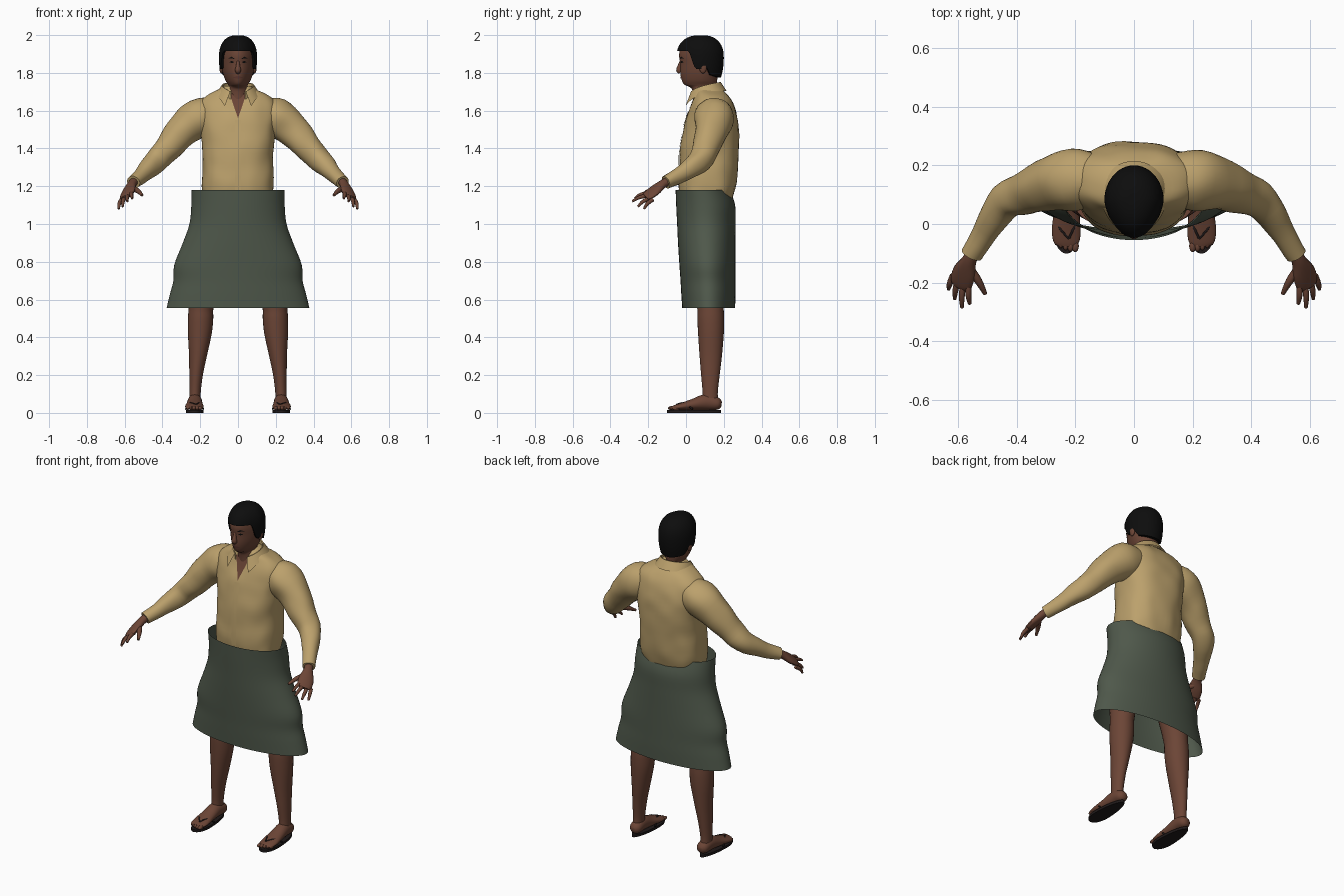
import bpy, bmesh, math
from mathutils import Vector, noise
from mathutils.bvhtree import BVHTree

if "Cube" in bpy.data.objects:
    bpy.data.objects.remove(bpy.data.objects["Cube"])


def material(name, *rgb):
    m = bpy.data.materials.new(name)
    m.use_nodes = True
    m.diffuse_color = (*rgb, 1)
    m.node_tree.nodes["Principled BSDF"].inputs["Base Color"].default_value = (*rgb, 1)
    return m


SKIN = material("brown skin", .15, .06, .037)
SHIRT = material("tan cloth", .5, .355, .15)
SKIRT = material("grey green cloth", .078, .098, .07)
HAIR = material("black hair", .004, .004, .004)
SOLE = material("dark sole", .014, .01, .01)
LIPS = material("lips", .12, .042, .032)
made = []


def finish(name, bm, mat):
    bmesh.ops.recalc_face_normals(bm, faces=bm.faces)
    mesh = bpy.data.meshes.new(name)
    bm.to_mesh(mesh)
    bm.free()
    mesh.materials.append(mat)
    ob = bpy.data.objects.new(name, mesh)
    bpy.context.collection.objects.link(ob)
    made.append(ob)
    return ob


def spline(rows, steps=4):
    """Catmull-Rom interpolation of rows of numbers."""
    out = []
    for i in range(len(rows) - 1):
        a, b, c, d = (rows[max(0, min(len(rows) - 1, i + k))] for k in (-1, 0, 1, 2))
        for s in range(steps):
            t = s / steps
            out.append([q + .5 * t * (r - p + t * (2 * p - 5 * q + 4 * r - w + t * (3 * (q - r) + w - p)))
                        for p, q, r, w in zip(a, b, c, d)])
    return out + [list(rows[-1])]


def skin_rings(name, rings, mat, caps=True, closed=True, ripple=0):
    bm = bmesh.new()
    grid = [[bm.verts.new(p) for p in ring] for ring in rings]
    n = len(grid[0])
    for a, b in zip(grid, grid[1:]):
        for i in range(n if closed else n - 1):
            j = (i + 1) % n
            bm.faces.new((a[i], a[j], b[j], b[i]))
    if caps:
        bm.faces.new(grid[0])
        bm.faces.new(grid[-1])
    for v in bm.verts:
        if ripple:
            v.co += noise.noise_vector(v.co * 11) * ripple
    return finish(name, bm, mat)


def loft(name, rows, mat, cx=0, cy=None, power=2, taper=0, n=40, **kw):
    """Horizontal rings from rows of height, half width, front y, back y, centre x."""
    rings = []
    for z, rx, yf, yb, x0 in spline([(*r, cx)[:5] for r in rows]):
        mid = (yf + yb) / 2 if cy is None else cy
        ring = []
        for i in range(n):
            c, s = math.cos(math.tau * i / n), math.sin(math.tau * i / n)
            c, s = (math.copysign(abs(k) ** (2 / power), k) for k in (c, s))
            y = mid + s * (yb - mid if s > 0 else mid - yf)
            ring.append((x0 + rx * c * (1 - taper * max(0, -s)), y, z))
        rings.append(ring)
    return skin_rings(name, rings, mat, **kw)


def sweep(name, path, mat, side=1, ref=(0, 0, 1), n=16, **kw):
    """Tube along rows of x, y, z, side radius, up radius."""
    pts = spline([(r + (r[3],))[:5] if len(r) == 4 else r for r in path])
    rings = []
    for i, p in enumerate(pts):
        t = (Vector(pts[min(i + 1, len(pts) - 1)][:3]) - Vector(pts[max(i - 1, 0)][:3])).normalized()
        a = t.cross(Vector(ref)).normalized()
        b = a.cross(t)
        ring = []
        for k in range(n):
            w = math.tau * k / n
            q = Vector(p[:3]) + a * (p[3] * math.cos(w)) + b * (p[4] * math.sin(w))
            ring.append((q.x * side, q.y, q.z))
        rings.append(ring)
    return skin_rings(name, rings, mat, **kw)


def ball(name, centre, size, mat):
    bm = bmesh.new()
    bmesh.ops.create_uvsphere(bm, u_segments=16, v_segments=10, radius=1)
    for v in bm.verts:
        v.co = Vector(c + k * s for c, k, s in zip(centre, v.co, size))
    return finish(name, bm, mat)


def plate(name, outline, target, mat, lift=.003):
    """Thin patch drawn in x, z and laid on the front of the target."""
    tree = BVHTree.FromPolygons([v.co for v in target.data.vertices],
                                [p.vertices for p in target.data.polygons])
    bm = bmesh.new()
    face = bm.faces.new([bm.verts.new((x, 0, z)) for x, z in outline])
    bmesh.ops.triangulate(bm, faces=[face])
    bmesh.ops.subdivide_edges(bm, edges=bm.edges[:], cuts=7, use_grid_fill=True)
    for v in bm.verts:
        hit = tree.ray_cast(Vector((v.co.x, -1, v.co.z)), Vector((0, 1, 0)))[0]
        if hit:
            v.co.y = hit.y - lift
    return finish(name, bm, mat)


# Shirt body and skirt
shirt = loft("shirt_body", [
    (1.13, .183, -.035, .243), (1.2, .19, -.04, .262), (1.3, .187, -.035, .274), (1.4, .188, -.03, .28),
    (1.5, .2, -.015, .28), (1.58, .21, .008, .268), (1.64, .203, .03, .25), (1.68, .165, .045, .225),
    (1.71, .1, .05, .19), (1.73, .07, .06, .165)], SHIRT, power=2.5, n=64, ripple=.006)
loft("skirt", [
    (1.18, .245, -.055, .232), (1.1, .247, -.052, .26), (1.0, .257, -.047, .262), (.895, .294, -.042, .262),
    (.785, .337, -.035, .262), (.7, .342, -.029, .262), (.63, .36, -.025, .262), (.555, .378, -.02, .26)],
    SKIRT, n=64, caps=False)
plate("neck_opening", [(-.045, 1.69), (0, 1.56), (.045, 1.69)], shirt, SKIN)
plate("button_placket", [(-.016, 1.18), (.016, 1.18), (.016, 1.55), (-.016, 1.55)], shirt, SHIRT, .004)

# Folded collar, open at the front
collar = []
for k in range(33):
    a = k / 16 - 1
    w, f = a * math.radians(152), a * a
    wide = a * math.radians(142)
    collar.append([(r * math.sin(v), .1 + d * math.cos(v), z) for r, d, z, v in (
        (.078, .075, 1.69 - .03 * f, w), (.08, .076, 1.75 - .05 * f, w),
        (.086, .083, 1.752 - .05 * f, w), (.113, .115 + .015 * f, 1.705 - .08 * f ** 2, wide))])
skin_rings("collar", collar, SHIRT, caps=False, closed=False)

# Head, neck and face
head = loft("head", [
    (1.6, .06, .04, .165), (1.7, .058, .035, .16), (1.725, .05, .02, .16), (1.737, .052, -.008, .163),
    (1.76, .066, -.022, .165), (1.8, .08, -.03, .17), (1.85, .088, -.031, .185), (1.9, .089, -.036, .18),
    (1.95, .078, -.015, .165), (1.98, .03, .05, .1)], SKIN, cy=.085, taper=.18, n=48)
sweep("nose", [(0, -.022, 1.868, .008), (0, -.033, 1.84, .01), (0, -.036, 1.815, .016), (0, -.028, 1.803, .012)],
      SKIN, ref=(0, 1, 0))
plate("mouth", [(-.028, 1.775), (0, 1.768), (.028, 1.775), (.009, 1.783), (-.009, 1.783)], head, LIPS)
for s, word in ((1, "left"), (-1, "right")):
    plate(word + "_eye", [(s * .02, 1.856), (s * .033, 1.852), (s * .046, 1.857), (s * .033, 1.864)], head, HAIR)
    plate(word + "_eyebrow", [(s * .016, 1.874), (s * .05, 1.877), (s * .035, 1.886)], head, HAIR)
    ball(word + "_ear", (s * .088, .09, 1.83), (.011, .02, .033), SKIN)

# Hair cap with a hairline that follows the temples, ears and nape
LINE = [(-1, 1.915), (-.5, 1.915), (-.25, 1.82), (0, 1.82), (.2, 1.84), (.45, 1.79), (1, 1.775)]


def hairline(s):
    for (a, za), (b, zb) in zip(LINE, LINE[1:]):
        if s <= b:
            return za + (zb - za) * (s - a) / (b - a)
    return LINE[-1][1]


rings = []
for k in range(-1, 17):
    ring = []
    for i in range(64):
        c, s = math.cos(math.tau * i / 64), math.sin(math.tau * i / 64)
        low = hairline(s)
        z = low + (1.999 - low) * math.sin(max(k, 0) / 16 * math.pi / 2)
        h = (z - 1.88) / .12
        f = (1 - min(h, 1) ** 2.4) ** (1 / 2.4) if h > 0 else 1 - .16 * h * h
        f *= .84 if k < 0 else 1
        ring.append((.101 * c * f * (1 - .16 * max(0, -s)), .08 + s * f * (.12 if s > 0 else .13), z))
    rings.append(ring)
skin_rings("hair", rings, HAIR)

# Arms, hands, legs, feet and sandals
FINGERS = {"index": (.56, -.272, 1.135), "middle": (.586, -.285, 1.12),
           "ring": (.611, -.255, 1.092), "little": (.632, -.222, 1.08)}
for s, word in ((1, "left_"), (-1, "right_")):
    sweep(word + "sleeve", [
        (.12, .15, 1.585, .085), (.205, .15, 1.56, .106), (.285, .138, 1.502, .09), (.37, .105, 1.405, .073),
        (.435, .075, 1.335, .062), (.5, -.015, 1.27, .046), (.553, -.105, 1.222, .036)],
        SHIRT, s, n=32, ripple=.006)
    sweep(word + "palm", [
        (.545, -.09, 1.23, .023), (.562, -.125, 1.21, .026, .022), (.578, -.165, 1.178, .042, .02),
        (.59, -.2, 1.152, .042, .015), (.595, -.215, 1.142, .03, .01)], SKIN, s, ref=(.5, -.3, .8))
    for i, (finger, tip) in enumerate(FINGERS.items()):
        root = Vector((.563 + .018 * i, -.2 + .008 * i, 1.165 - .012 * i))
        mid = root.lerp(Vector(tip), .55) + Vector((.003, -.003, .006))
        sweep(word + finger + "_finger", [(*root, .011), (*mid, .01), (*tip, .006)], SKIN, s, n=10)
    sweep(word + "thumb", [(.562, -.15, 1.19, .016), (.53, -.195, 1.175, .013), (.507, -.238, 1.152, .007)],
          SKIN, s, n=10)
    loft(word + "leg", [(z, r, yf, yb, s * x) for z, r, yf, yb, x in (
        (.04, .03, .08, .175, .228), (.1, .03, .088, .168, .228), (.2, .036, .08, .178, .222),
        (.3, .047, .072, .19, .212), (.42, .063, .064, .2, .202), (.5, .067, .06, .202, .198),
        (.57, .066, .058, .2, .194), (.75, .08, .03, .21, .17), (.98, .1, .0, .22, .115))], SKIN, n=28)
    sweep(word + "foot", [
        (.226, .188, .045, .015), (.226, .168, .048, .034, .032), (.228, .11, .058, .038, .042),
        (.23, .04, .045, .043, .03), (.231, -.02, .034, .049, .02), (.23, -.06, .028, .044, .013),
        (.23, -.075, .026, .03, .009)], SKIN, s, n=24)
    for i in range(5):
        ball(word + "toe_%d" % (i + 1), (s * (.2 + .0165 * i), -.075 + .0025 * i * i * .6, .025),
             (.012 - .001 * i, .021, .011), SKIN)
    outline = []
    for i in range(40):
        c, w = math.cos(math.tau * i / 40), math.sin(math.tau * i / 40)
        outline.append((s * .23 + c * (.044 - .011 * w) * (1 + .1 * abs(w)), .042 + .143 * w))
    skin_rings(word + "sandal_sole", [[(x, y, z) for x, y in outline] for z in (0, .015)], SOLE)
    for d in (-1, 1):
        sweep(word + ("outer" if d > 0 else "inner") + "_strap", [
            (.222, -.05, .044, .004), (.23 + d * .026, -.01, .052, .004), (.23 + d * .046, .035, .02, .005)],
            SOLE, s, n=8)

# Smooth shading, keeping hard edges
bpy.ops.object.select_all(action="DESELECT")
for ob in made:
    ob.select_set(True)
bpy.context.view_layer.objects.active = made[0]
bpy.ops.object.shade_smooth_by_angle(angle=math.radians(45))
